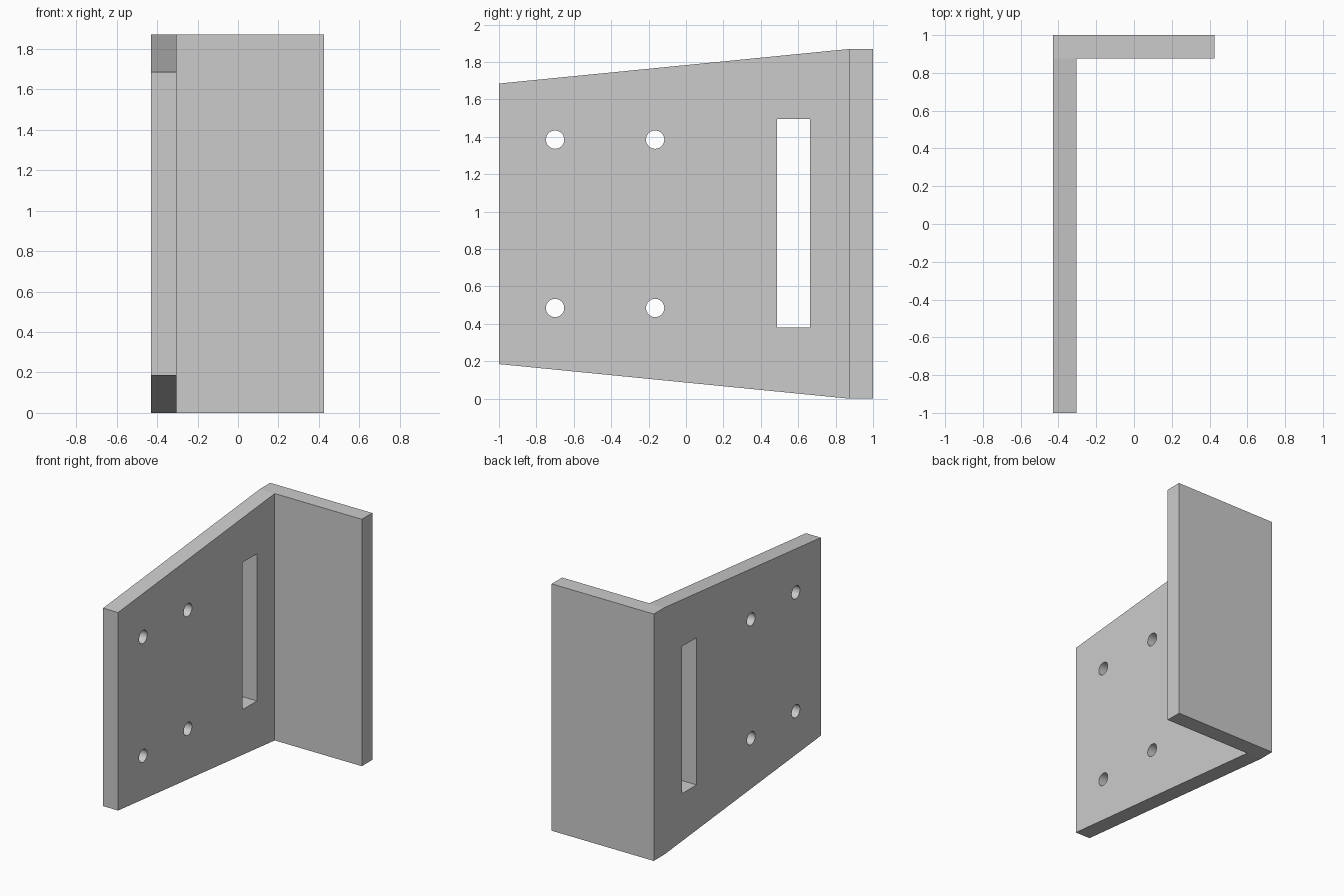
import bpy, bmesh
from math import radians
from mathutils import Matrix

if "Cube" in bpy.data.objects:
    bpy.data.objects.remove(bpy.data.objects["Cube"])

H = 1.87                      # full height of the flange
X0, X1, X2 = -0.43, -0.305, 0.425
Y0, Y1, Y2 = -1.0, 0.875, 1.0


def make_object(name, bm):
    bmesh.ops.recalc_face_normals(bm, faces=bm.faces[:])
    mesh = bpy.data.meshes.new(name)
    bm.to_mesh(mesh)
    bm.free()
    obj = bpy.data.objects.new(name, mesh)
    bpy.context.collection.objects.link(obj)
    return obj


# L-shaped bracket: outline (x, y, inset at top and bottom)
outline = [(X0, Y0, 0.185), (X1, Y0, 0.185), (X1, Y1, 0), (X2, Y1, 0),
           (X2, Y2, 0), (X0, Y2, 0), (X0, Y1, 0)]
bm = bmesh.new()
low = [bm.verts.new((x, y, i)) for x, y, i in outline]
high = [bm.verts.new((x, y, H - i)) for x, y, i in outline]
for ring in (low, high):
    bm.faces.new([ring[k] for k in (0, 1, 2, 6)])      # tapered plate edge
    bm.faces.new([ring[k] for k in (6, 2, 3, 4, 5)])   # flange edge
n = len(outline)
for a in range(n):
    b = (a + 1) % n
    bm.faces.new((low[a], low[b], high[b], high[a]))
bracket = make_object("angle_bracket", bm)

# Cutter: four bolt holes and one tall slot through the side plate
xc = (X0 + X1) / 2
bm = bmesh.new()
for y in (-0.70, -0.165):
    for z in (0.485, 1.385):
        bmesh.ops.create_cone(
            bm, cap_ends=True, segments=32, radius1=0.049, radius2=0.049, depth=0.3,
            matrix=Matrix.Translation((xc, y, z)) @ Matrix.Rotation(radians(90), 4, 'Y'))
bmesh.ops.create_cube(
    bm, size=1,
    matrix=Matrix.Translation((xc, 0.575, 0.9375)) @ Matrix.Diagonal((0.3, 0.175, 1.115, 1)))
cutter = make_object("hole_cutter", bm)
cutter.hide_render = True

mod = bracket.modifiers.new("holes", 'BOOLEAN')
mod.operation = 'DIFFERENCE'
mod.solver = 'EXACT'
mod.object = cutter
bpy.context.view_layer.objects.active = bracket
bracket.select_set(True)
bpy.ops.object.modifier_apply(modifier=mod.name)
bpy.data.objects.remove(cutter, do_unlink=True)

# Smooth hole walls, crisp plate edges
bpy.ops.object.shade_smooth_by_angle(angle=radians(30))
# The shallow bends stay crisp as well
bm = bmesh.new()
bm.from_mesh(bracket.data)
for f in bm.faces:
    c = f.calc_center_median()
    f.smooth = any((c.y - y) ** 2 + (c.z - z) ** 2 < 0.06 ** 2 and abs(f.normal.x) < 0.1
                   for y in (-0.70, -0.165) for z in (0.485, 1.385))
bm.to_mesh(bracket.data)
bm.free()
